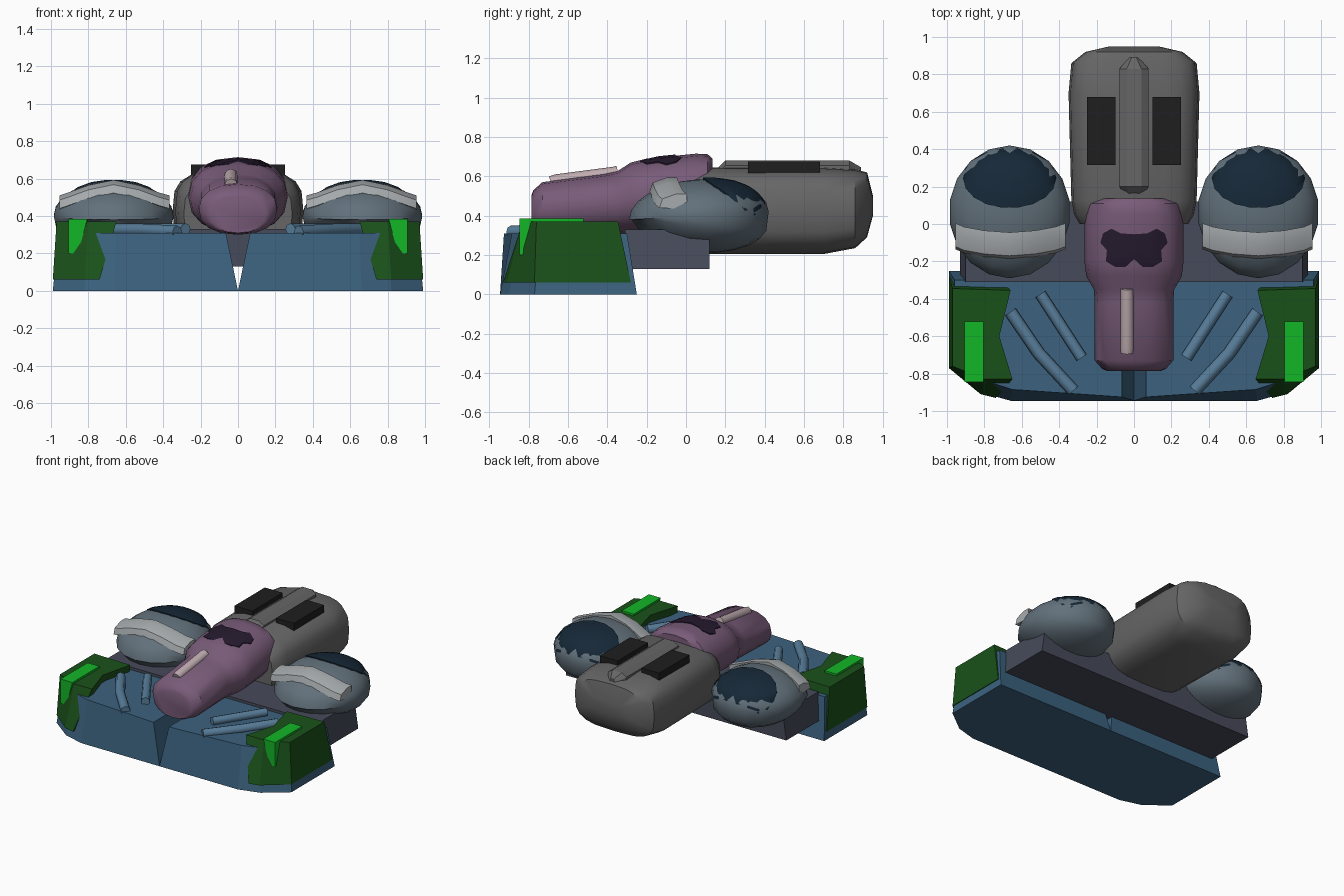
import bpy, bmesh
from math import sin, cos, pi, radians, copysign
from mathutils import Vector
from mathutils.bvhtree import BVHTree

if "Cube" in bpy.data.objects:
    bpy.data.objects.remove(bpy.data.objects["Cube"])


def material(name, r, g, b):
    m = bpy.data.materials.new(name)
    m.diffuse_color = (*[(c / 255) ** 2.2 for c in (r, g, b)], 1)
    m.use_nodes = True
    m.node_tree.nodes["Principled BSDF"].inputs["Base Color"].default_value = m.diffuse_color
    return m


BLUE = material("blue", 62, 98, 126)
ROD = material("rod_blue", 88, 124, 152)
SLATE = material("slate", 72, 76, 90)
GREEN = material("dark_green", 32, 82, 32)
BRIGHT = material("bright_green", 26, 180, 44)
STEEL = material("steel", 98, 112, 122)
NAVY = material("navy", 28, 44, 58)
SILVER = material("silver", 165, 170, 172)
GRAY = material("gray", 102, 102, 102)
BLACK = material("black", 36, 36, 36)
PURPLE = material("purple", 120, 92, 120)
CANOPY = material("canopy", 42, 32, 50)
PINK = material("pink", 190, 170, 175)


def finish(name, bm, mat, smooth=None):
    bmesh.ops.recalc_face_normals(bm, faces=bm.faces)
    me = bpy.data.meshes.new(name)
    bm.to_mesh(me)
    bm.free()
    me.materials.append(mat)
    if smooth:
        me.polygons.foreach_set("use_smooth", [True] * len(me.polygons))
        me.set_sharp_from_angle(angle=radians(smooth))
    ob = bpy.data.objects.new(name, me)
    bpy.context.collection.objects.link(ob)
    return ob


def loft(name, rings, mat, smooth=None, sx=1):
    """Skin a list of equal-length closed rings and cap both ends."""
    bm = bmesh.new()
    vs = [[bm.verts.new((x * sx, y, z)) for x, y, z in r] for r in rings]
    n = len(vs[0])
    for a, b in zip(vs, vs[1:]):
        for i in range(n):
            j = (i + 1) % n
            bm.faces.new((a[i], a[j], b[j], b[i]))
    bm.faces.new(vs[0])
    bm.faces.new(vs[-1])
    return finish(name, bm, mat, smooth)


def section(y, w, zb, zt, n=12, e=1.0):
    """Super-ellipse cross-section in the xz plane."""
    f = lambda v: copysign(abs(v) ** e, v)
    return [(w * f(cos(2 * pi * i / n)), y,
             (zb + zt) / 2 + (zt - zb) / 2 * f(sin(2 * pi * i / n))) for i in range(n)]


def flat(pts, z):
    return [(x, y, z) for x, y in pts]


def box(name, x0, x1, y0, y1, z0, z1, mat, inset=0):
    lo = [(x0, y0), (x1, y0), (x1, y1), (x0, y1)]
    hi = [(x0 + inset, y0), (x1 - inset, y0), (x1 - inset, y1), (x0 + inset, y1)]
    return loft(name, [flat(lo, z0), flat(hi, z1)], mat)


def rod(name, pts, r, mat, n=8, sx=1):
    """Round bar along a path lying roughly flat."""
    pts = [Vector(p) for p in pts]
    rings = []
    for i, p in enumerate(pts):
        t = (pts[min(i + 1, len(pts) - 1)] - pts[max(i - 1, 0)]).normalized()
        a = t.cross(Vector((0, 0, 1))).normalized()
        b = a.cross(t)
        rings.append([p + r * (a * cos(2 * pi * k / n) + b * sin(2 * pi * k / n)) for k in range(n)])
    return loft(name, rings, mat, 50, sx)


def drape(name, outline, center, target, mat, lift=0.008, steps=6):
    """Thin patch projected from above onto the target surface."""
    me = target.data
    tree = BVHTree.FromPolygons([v.co for v in me.vertices], [list(p.vertices) for p in me.polygons])
    bm = bmesh.new()

    def vert(x, y):
        hit = tree.ray_cast(Vector((x, y, 2)), Vector((0, 0, -1)))[0]
        return bm.verts.new((x, y, (hit.z if hit else 0.42) + lift))
    cx, cy = center
    c = vert(cx, cy)
    rings = [[vert(cx + (x - cx) * k / steps, cy + (y - cy) * k / steps) for x, y in outline]
             for k in range(1, steps + 1)]
    # skirt sinking the rim into the surface
    rings.append([bm.verts.new((v.co.x, v.co.y, v.co.z - lift - 0.015)) for v in rings[-1]])
    n = len(outline)
    for i in range(n):
        j = (i + 1) % n
        bm.faces.new((c, rings[0][i], rings[0][j]))
        for a, b in zip(rings, rings[1:]):
            bm.faces.new((a[i], b[i], b[j], a[j]))
    return finish(name, bm, mat, 40)


# rear slab linking the base to the hull
box("rear_slab", -0.93, 0.93, -0.31, 0.12, 0.13, 0.33, SLATE, 0.03)

for s, side in ((-1, "left"), (1, "right")):
    # base half, with sloped inner wall forming the centre groove
    lo = [(0, -.945), (.66, -.945), (.82, -.9), (.99, -.77), (.99, -.25), (0, -.25)]
    hi = [(.065, -.925), (.65, -.885), (.79, -.84), (.96, -.74), (.96, -.3), (.065, -.3)]
    loft("base_" + side, [flat(lo, 0), flat(hi, .31)], BLUE, None, s)
    # corner armour
    lo = [(.74, -.93), (.82, -.91), (.99, -.77), (.99, -.28), (.74, -.28), (.76, -.6)]
    hi = [(.65, -.83), (.80, -.83), (.97, -.76), (.97, -.345), (.66, -.355), (.72, -.6)]
    loft("corner_armour_" + side, [flat(lo, .06), flat(hi, .37)], GREEN, None, s)
    # bright stripe folded over the armour
    prof = [(-.845, .20), (-.845, .385), (-.52, .385), (-.52, .35), (-.74, .35), (-.78, .20)]
    loft("corner_stripe_" + side,
         [[(.855 if z < .3 else .805, y, z) for y, z in prof], [(.905, y, z) for y, z in prof]],
         BRIGHT, None, s)
    # deck rods
    rod("bent_rod_" + side, [(.66, -.47, .325), (.51, -.69, .325), (.325, -.89, .315)], .034, ROD, 8, s)
    rod("short_rod_" + side, [(.5, -.375, .33), (.28, -.715, .33)], .031, ROD, 8, s)

    # pod
    bm = bmesh.new()
    bmesh.ops.create_uvsphere(bm, u_segments=18, v_segments=12, radius=1)
    for v in bm.verts:
        x, y, z = v.co
        v.co = (s * .665 + x * .325, .065 + y * .355, .4 + z * .185 - (.03 * y if z < 0 else -.02 * y))
    pod = finish("pod_" + side, bm, STEEL, 40)
    # dark dome cap
    oval = [(s * .665 + .25 * cos(2 * pi * i / 18), .245 + .16 * sin(2 * pi * i / 18)) for i in range(18)]
    drape("pod_cap_" + side, oval, (s * .665, .245), pod, NAVY, .01)
    # curved band over the pod front
    band = [(.365, -.05, .475), (.42, -.07, .49), (.53, -.09, .53), (.665, -.10, .558),
            (.80, -.09, .53), (.91, -.07, .49), (.955, -.05, .475)]
    shape = [(-.085, -.035), (-.07, .01), (.0, .035), (.055, .035), (.055, -.02), (0, -.04)]
    loft("pod_band_" + side, [[(x, y + a, z + b) for a, b in shape] for x, y, z in band], SILVER, 35, s)

# rear hull
loft("rear_hull", [section(y, w, b, t, 20, .6) for y, w, b, t in
     [(.0, .29, .24, .58), (.05, .32, .21, .62), (.13, .335, .205, .645), (.7, .35, .205, .645),
      (.86, .335, .235, .635), (.92, .26, .29, .62), (.95, .13, .4, .5)]], GRAY, 40)

# spine ridge, a raised tapered bar
rows = [(.15, .05, .63), (.2, .078, .68), (.83, .078, .68), (.89, .025, .645)]
loft("spine_ridge", [[(-w, y, .58), (-w, y, z - .025), (-w * .5, y, z), (w * .5, y, z),
                      (w, y, z - .025), (w, y, .58)] for y, w, z in rows], GRAY)

# vent panels
for s in (-1, 1):
    box("vent_panel", s * .175 - .075, s * .175 + .075, .315, .68, .61, .675, BLACK)

# cockpit pod with long snout
nose = loft("cockpit", [section(y, w, b, t, 16, .88) for y, w, b, t in
            [(-.785, .145, .31, .505), (-.775, .17, .305, .53), (-.73, .21, .30, .57),
             (-.42, .21, .305, .61), (-.35, .215, .305, .625), (-.28, .255, .31, .67),
             (-.2, .265, .31, .69), (.05, .265, .33, .715), (.11, .25, .36, .712),
             (.135, .2, .42, .69)]], PURPLE, 40)

# canopy window
half = [(.1, -.23), (.15, -.2), (.145, -.14), (.18, -.10), (.165, -.05), (.12, -.025), (.07, -.05)]
drape("canopy_window", half + [(0, -.055)] + [(-x, y) for x, y in reversed(half)],
      (0, -.14), nose, CANOPY, .006)

# light strip on the snout
rod("snout_strip", [(-.037, -.685, .565), (-.037, -.66, .574), (-.037, -.37, .612), (-.037, -.345, .618)],
    .036, PINK)
